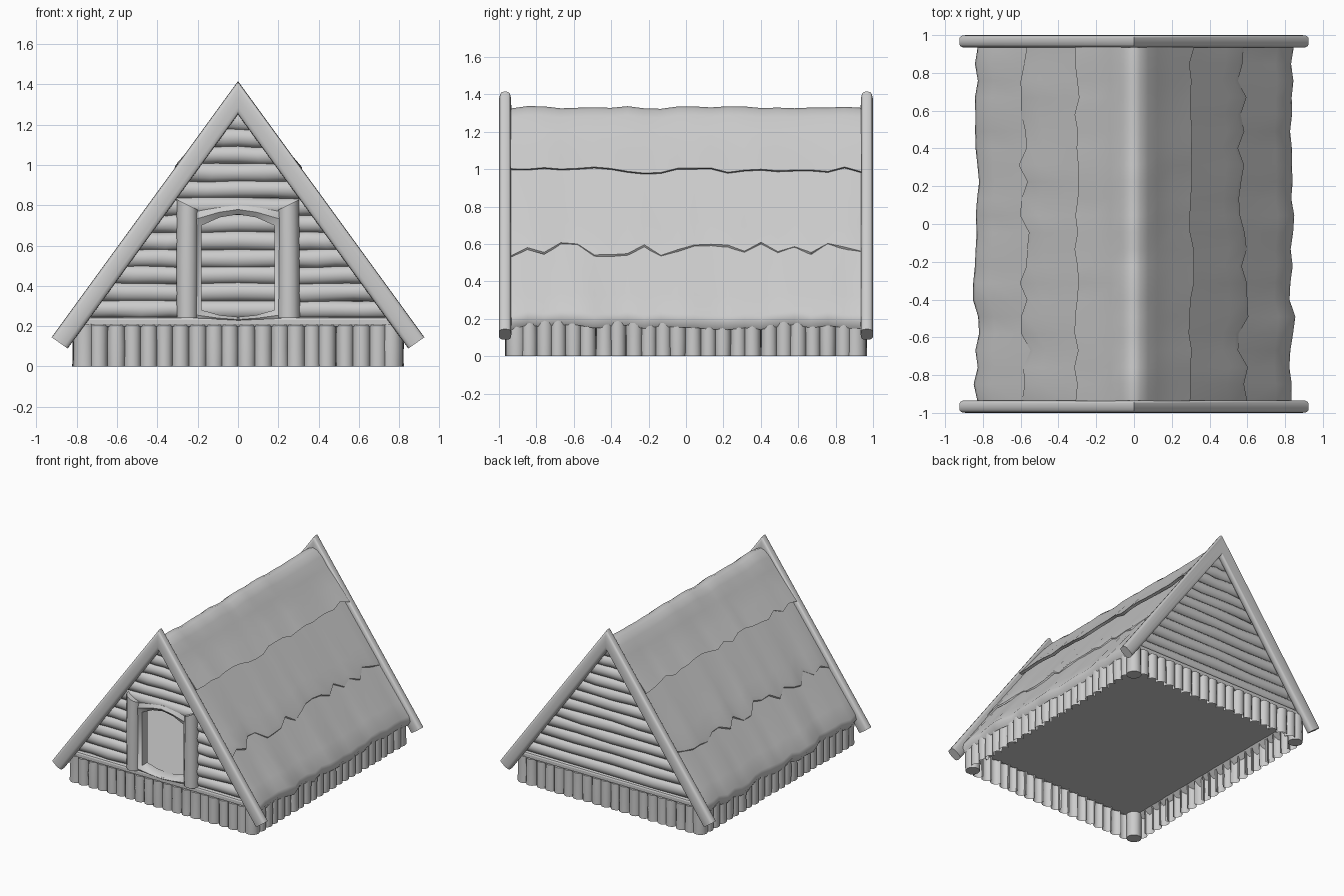
import bpy, bmesh, math, random
from mathutils import Vector

if "Cube" in bpy.data.objects:
    bpy.data.objects.remove(bpy.data.objects["Cube"])

random.seed(7)
SLOPE = 1.373                                   # drop of the roof line per unit x
DOWN = Vector((1, 0, -SLOPE)).normalized()      # along the roof
OUT = Vector((SLOPE, 0, 1)).normalized()        # away from the roof


def rnd(a):
    return random.uniform(-a, a)


def mesh_object(name, verts, faces, angle):
    me = bpy.data.meshes.new(name)
    me.from_pydata([tuple(v) for v in verts], [], faces)
    bm = bmesh.new()
    bm.from_mesh(me)
    bmesh.ops.recalc_face_normals(bm, faces=bm.faces)
    bm.to_mesh(me)
    bm.free()
    me.polygons.foreach_set("use_smooth", [True] * len(me.polygons))
    me.set_sharp_from_angle(angle=math.radians(angle))
    ob = bpy.data.objects.new(name, me)
    bpy.context.collection.objects.link(ob)
    return ob


def loft(name, rings, closed=False, angle=40):
    """Skin a list of equal closed rings."""
    n, m = len(rings[0]), len(rings)
    verts = [v for r in rings for v in r]
    faces = []
    for i in range(m if closed else m - 1):
        a, b = i * n, ((i + 1) % m) * n
        for j in range(n):
            k = (j + 1) % n
            faces.append((a + j, a + k, b + k, b + j))
    if not closed:
        faces += [tuple(range(n)), tuple(range((m - 1) * n, m * n))]
    return mesh_object(name, verts, faces, angle)


def post(name, x, y, r, z0, z1, tilt=0.0, sides=10):
    """Upright log, top cut at a slant by tilt."""
    rings = []
    for t in (0, 0.5, 1):
        rr = r * (1 + rnd(0.05))
        ring = []
        for i in range(sides):
            a = 2 * math.pi * i / sides
            dx, dy = rr * math.cos(a), rr * math.sin(a)
            ring.append((x + dx, y + dy, z0 + (z1 - z0) * t + (tilt * dx if t == 1 else 0)))
        rings.append(ring)
    return loft(name, rings)


def stake(name, x, y, r, facing):
    """Half-round open-backed stake facing outward."""
    n, verts, faces = 6, [], []
    for z in (0, 0.1, 0.205):
        rr = r * (1 + rnd(0.04))
        for i in range(n + 1):
            a = facing - math.pi / 2 + math.pi * i / n
            verts.append((x + rr * math.cos(a), y + rr * math.sin(a), z))
    for k in (0, n + 1):
        faces += [(k + i, k + i + 1, k + i + n + 2, k + i + n + 1) for i in range(n)]
    faces.append(tuple(range(2 * n + 2, 3 * n + 3)))
    mesh_object(name, verts, faces, 50)


# palisade base: corner posts and stakes
for sx in (-1, 1):
    for sy in (-1, 1):
        post("corner_post", sx * 0.762, sy * 0.908, 0.056, 0, 0.21)
for s in (-1, 1):
    for i in range(18):
        stake("end_stake", -0.69 + i * 1.38 / 17 + rnd(0.006), s * 0.921, 0.044 + rnd(0.002), s * math.pi / 2)
    for i in range(22):
        stake("side_stake", s * 0.776, -0.84 + i * 1.68 / 21 + rnd(0.006), 0.044 + rnd(0.002),
              0 if s > 0 else math.pi)

# floor slab
bpy.ops.mesh.primitive_cube_add(size=1, location=(0, 0, 0.22))
floor = bpy.context.object
floor.name = "floor"
floor.scale = (1.56, 1.9, 0.05)
bpy.ops.object.transform_apply(scale=True)
bev = floor.modifiers.new("round", 'BEVEL')
bev.width, bev.segments = 0.015, 2


# gable wall logs, ends cut to the roof slope
def wall_log(y, z, r, x0=None, side=1):
    rings = []
    for t in (0, 0.25, 0.5, 0.75, 1):
        k, dz = 1 + rnd(0.08), rnd(0.005)
        ring = []
        for i in range(12):
            a = 2 * math.pi * i / 12
            zz = z + dz + r * k * math.sin(a)
            e = max(0.0, (1.305 - zz) / SLOPE)
            start = -e if x0 is None else x0
            ring.append((side * (start + (e - start) * t), y + 0.042 * k * math.cos(a), zz))
        rings.append(ring)
    loft("wall_log", rings)


LOGS, Z0, Z1 = 12, 0.24, 1.26
pitch = (Z1 - Z0) / LOGS
for sy in (-1, 1):
    for i in range(LOGS):
        z = Z0 + (i + 0.5) * pitch
        if sy < 0 and z < 0.78:                 # leave the doorway open
            for side in (-1, 1):
                wall_log(-0.9, z, pitch * 0.55, 0.2, side)
        else:
            wall_log(sy * 0.9, z, pitch * 0.55)

# door posts and curved door surround
for s in (-1, 1):
    post("door_post", s * 0.252, -0.935, 0.053, 0.24, 0.803, tilt=s * 0.5, sides=12)
inner = [(-.18, .28), (-.09, .255), (0, .246), (.09, .255), (.18, .28),
         (.18, .70), (.09, .74), (0, .755), (-.09, .74), (-.18, .70)]
outer = [(-.23, .23), (-.1, .225), (0, .22), (.1, .225), (.23, .23),
         (.23, .765), (.1, .79), (0, .803), (-.1, .79), (-.23, .765)]
rings = []
for (xi, zi), (xo, zo) in zip(inner, outer):
    xm, zm = (xi + xo) / 2, (zi + zo) / 2
    rings.append([(xi, -0.935, zi), (xm, -0.955, zm), (xo, -0.94, zo),
                  (xo, -0.87, zo), (xi, -0.87, zi)])
loft("door_surround", rings, closed=True, angle=50)

# gable beams: logs with softened edges, mitred at the peak
KEYS = [((-0.885, 0.117), (-0.04, 0.028)), ((0, 1.333), (0, 0.083)), ((0.885, 0.117), (0.04, 0.028))]
for s in (-1, 1):
    rings = []
    for (cx, cz), (hx, hz) in KEYS:
        ring = []
        for i in range(16):
            a = 2 * math.pi * i / 16
            c = math.copysign(abs(math.cos(a)) ** 0.6, math.cos(a))
            w = math.copysign(abs(math.sin(a)) ** 0.6, math.sin(a))
            ring.append((cx + hx * c, s * 0.967 + 0.033 * w, cz + hz * c))
        rings.append(ring)
    loft("gable_beam", rings, angle=50)

# roof covering: overlapping uneven layers
ROWS = 22
YS = [-0.937 + 1.874 * i / (ROWS - 1) for i in range(ROWS)]


def on_roof(x, off, slide=0.0):
    return Vector((x, 0, 1.415 - SLOPE * x)) + OUT * off + DOWN * slide


def place(p, y, side):
    return (side * p.x, y, p.z)


def roof_layer(name, side, x0, x1, off0, off1, thick, ragged, fold):
    rings = []
    for y in YS:
        slide, bump = rnd(ragged), rnd(fold)
        pts = []
        for t in (0, 0.4, 0.75, 0.94):
            pts.append(on_roof(x0 + (x1 - x0) * t, off0 + (off1 - off0) * t + bump * t, slide * t))
        pts.append(on_roof(x1, off1 - thick * 0.25 + bump, slide))
        pts.append(on_roof(x1, off1 - thick + bump, slide + thick * 0.3))
        pts.append(on_roof(x1 - 0.04, off1 - thick - 0.01, slide))
        pts.append(on_roof(x0, off0 - 0.02))
        rings.append([place(p, y, side) for p in pts])
    loft(name, rings, angle=60)


for side in (-1, 1):
    roof_layer("roof_lower_layer", side, 0.50, 0.872, -0.04, -0.03, 0.055, 0.018, 0.012)
    roof_layer("roof_middle_layer", side, 0.24, 0.60, -0.035, -0.022, 0.016, 0.045, 0.009)

rings = []
for y in YS:
    ridge = rnd(0.008)
    halves = []
    for side in (-1, 1):
        slide, bump = rnd(0.022), rnd(0.006)
        top = [on_roof(0.305, 0.0 + bump, slide), on_roof(0.22, -0.012 + bump, slide / 2),
               on_roof(0.14, -0.02), Vector((0.075, 0, 1.282 + ridge)), Vector((0.032, 0, 1.32 + ridge))]
        low = [on_roof(0.30, -0.022 + bump, slide), on_roof(0.12, -0.065)]
        halves.append(([place(p, y, side) for p in top], [place(p, y, side) for p in low]))
    (lt, ll), (rt, rl) = halves
    rings.append(lt + [(0, y, 1.33 + ridge)] + rt[::-1] + rl + [(0, y, 1.27)] + ll[::-1])
loft("roof_ridge_layer", rings, angle=60)
